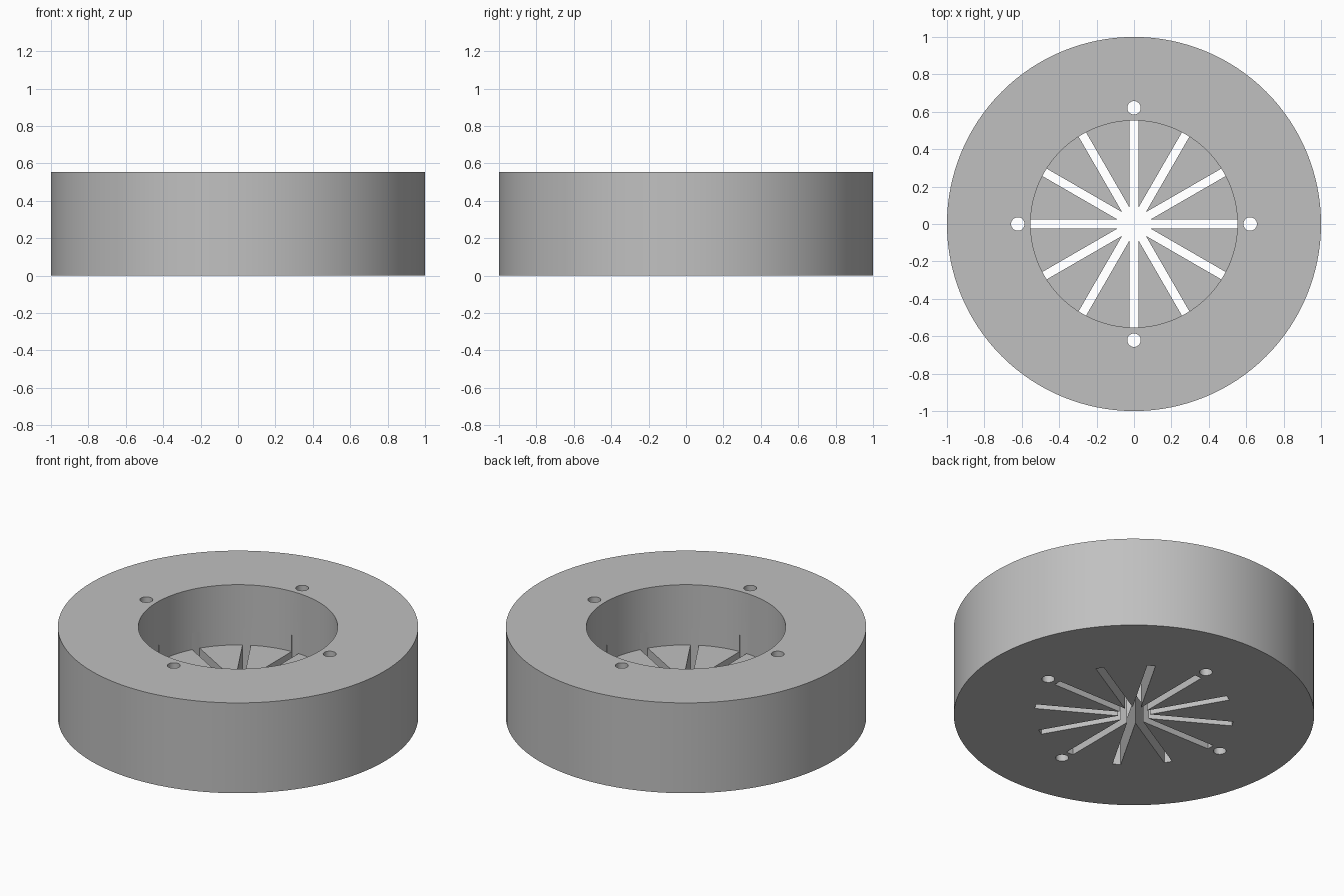
import bpy, math

if "Cube" in bpy.data.objects:
    bpy.data.objects.remove(bpy.data.objects["Cube"])

HEIGHT, FLOOR = 0.553, 0.184
BORE_R, HOLE_R, HOLE_POS = 0.553, 0.036, 0.621
SLOT_W, SLOT_TOP = 0.046, 0.285

grey = bpy.data.materials.new("grey")
grey.diffuse_color = (0.53, 0.53, 0.53, 1)
grey.use_nodes = True
grey.node_tree.nodes["Principled BSDF"].inputs["Base Color"].default_value = grey.diffuse_color


def cylinder(name, radius, z0, z1, x=0, y=0, sides=128):
    bpy.ops.mesh.primitive_cylinder_add(vertices=sides, radius=radius, depth=z1 - z0,
                                        location=(x, y, (z0 + z1) / 2))
    ob = bpy.context.object
    ob.name = name
    ob.data.materials.append(grey)
    return ob


def cut(target, cutter):
    mod = target.modifiers.new("cut", 'BOOLEAN')
    mod.operation, mod.solver, mod.object = 'DIFFERENCE', 'EXACT', cutter
    bpy.context.view_layer.objects.active = target
    bpy.ops.object.modifier_apply(modifier=mod.name)
    bpy.data.objects.remove(cutter, do_unlink=True)


# thick round body
body = cylinder("round_body", 1.0, 0, HEIGHT)

# wide bore that stops at a thin floor
cut(body, cylinder("bore_cutter", BORE_R, FLOOR, HEIGHT + 0.2))

# six full-length slots through the floor, making twelve rays
for i in range(6):
    z0 = -0.1
    bpy.ops.mesh.primitive_cube_add(size=1, location=(0, 0, (z0 + SLOT_TOP) / 2),
                                    rotation=(0, 0, i * math.pi / 6))
    slot = bpy.context.object
    slot.name = "slot_cutter"
    slot.scale = (2 * BORE_R + 0.004, SLOT_W, SLOT_TOP - z0)
    slot.data.materials.append(grey)
    bpy.context.view_layer.update()
    cut(body, slot)

# four small through holes around the bore
for i in range(4):
    a = i * math.pi / 2
    cut(body, cylinder("hole_cutter", HOLE_R, -0.1, HEIGHT + 0.1,
                       HOLE_POS * math.cos(a), HOLE_POS * math.sin(a), 32))

# smooth round walls with crisp rims
bpy.ops.object.select_all(action='DESELECT')
body.select_set(True)
bpy.context.view_layer.objects.active = body
bpy.ops.object.shade_smooth_by_angle(angle=math.radians(30))
